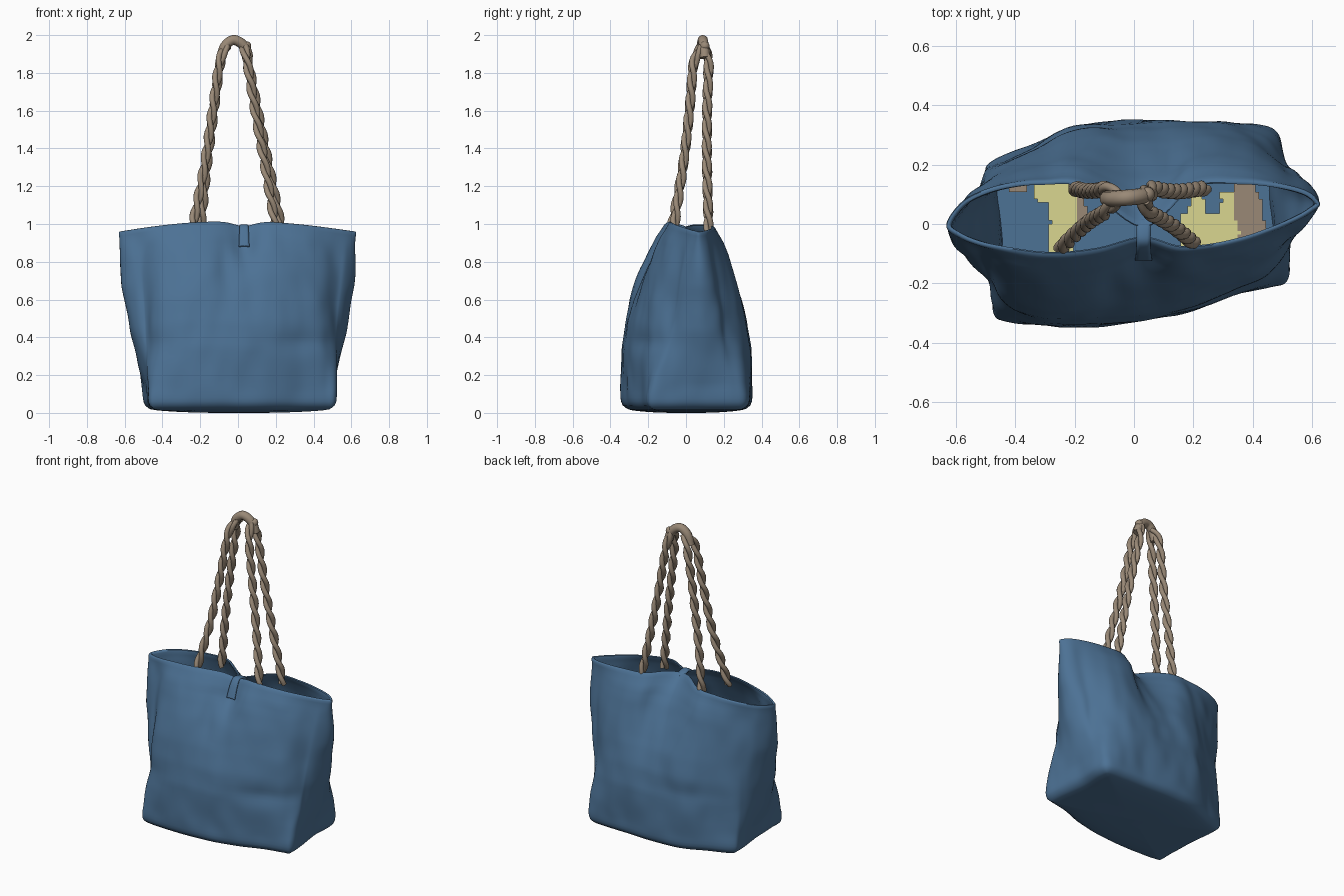
import bpy, bmesh, math
from mathutils import Vector, noise

if "Cube" in bpy.data.objects:
    bpy.data.objects.remove(bpy.data.objects["Cube"])


def material(name, rgb):
    m = bpy.data.materials.new(name)
    m.diffuse_color = (*rgb, 1)
    m.use_nodes = True
    m.node_tree.nodes["Principled BSDF"].inputs["Base Color"].default_value = m.diffuse_color
    return m


BLUE = material("blue_canvas", (0.073, 0.167, 0.30))
ROPE = material("tan_rope", (0.32, 0.25, 0.183))
YELLOW = material("pale_yellow", (0.70, 0.67, 0.28))


def spline(p, t, closed=False):
    """Catmull-Rom point at parameter t (one unit per control point)."""
    n, i = len(p), int(math.floor(t))
    f = t - i
    at = (lambda k: p[k % n]) if closed else (lambda k: p[max(0, min(n - 1, k))])
    a, b, c, d = (Vector(at(i + k)) for k in (-1, 0, 1, 2))
    return 0.5 * (2 * b + (c - a) * f + (2 * a - 5 * b + 4 * c - d) * f * f
                  + (3 * b - a - 3 * c + d) * f ** 3)


def lerp_table(tab, t):
    for (t0, v0), (t1, v1) in zip(tab, tab[1:]):
        if t <= t1:
            return v0 + (v1 - v0) * (t - t0) / (t1 - t0)
    return tab[-1][1]


def finish(name, bm, mats, angle=50, recalc=True):
    if recalc:
        bmesh.ops.recalc_face_normals(bm, faces=bm.faces[:])
    me = bpy.data.meshes.new(name)
    bm.to_mesh(me)
    bm.free()
    ob = bpy.data.objects.new(name, me)
    bpy.context.collection.objects.link(ob)
    for m in mats:
        me.materials.append(m)
    smooth(ob, angle)
    return ob


def smooth(ob, angle=50):
    bpy.ops.object.select_all(action='DESELECT')
    ob.select_set(True)
    bpy.context.view_layer.objects.active = ob
    bpy.ops.object.shade_smooth_by_angle(angle=math.radians(angle))


# Footprint and mouth outlines, point for point, counterclockwise from the left
BASE = [(-.48, -.05), (-.475, -.22), (-.475, -.31), (-.42, -.335), (-.25, -.345), (-.08, -.34),
        (.06, -.325), (.20, -.29), (.35, -.24), (.46, -.215), (.515, -.19), (.515, -.08),
        (.49, .09), (.495, .25), (.465, .325), (.35, .34), (.20, .345), (.02, .35),
        (-.18, .335), (-.33, .275), (-.475, .215), (-.50, .15)]
RIM = [(-.63, 0), (-.59, -.04), (-.52, -.07), (-.42, -.09), (-.28, -.105), (-.12, -.09),
       (.03, -.055), (.16, -.085), (.30, -.07), (.43, -.035), (.54, .01), (.60, .045),
       (.625, .07), (.58, .11), (.48, .135), (.34, .145), (.19, .13), (.03, 0),
       (-.16, .13), (-.30, .145), (-.45, .13), (-.57, .08)]
# How far seams, panels and box corners have moved from footprint to mouth at each height
SEAM = [(0, 0), (.15, .1), (.25, .28), (.35, .46), (.45, .63), (.7, .9), (1, 1)]
DEPTH = [(0, 0), (.35, .02), (.48, .1), (.6, .22), (.75, .43), (.85, .6), (.92, .75), (1, 1)]
CORNER = [(0, 0), (.1, .02), (.2, .14), (.3, .34), (.4, .47), (.55, .59), (.75, .77), (1, 1)]
# Cloth dents: centre, radii, depth
DENTS = [((.34, -.22, .37), (.2, .2, .05), .014), ((-.07, -.22, .78), (.05, .2, .2), .018),
         ((.03, -.12, .89), (.06, .14, .1), .035), ((-.2, .3, .38), (.2, .2, .06), .012),
         ((-.42, -.33, .36), (.1, .15, .06), .012), ((.12, .2, .75), (.05, .2, .16), .02)]
COUNT = 22 * 7


def rim_height(x, y):
    pinch = math.exp(-((x - .03) / .07) ** 2)
    return 1.005 - .045 * (x / .63) ** 2 - .022 * pinch - .09 * (y - .02) * (1 - (x / .65) ** 2)


def ring(t, inset):
    ws, wd, wc = (lerp_table(tab, t) for tab in (SEAM, DEPTH, CORNER))
    pts = []
    for i in range(COUNT):
        s = i / 7
        b, r = spline(BASE, s, True), spline(RIM, s, True)
        # side seams flare out low down, box corners fold inward above the base
        gap = min(s, 22 - s, abs(s - 12))
        fold = min(abs(s - c) for c in (1.9, 9.9, 13.5, 20.4))
        wx = wd + (ws - wd) * math.exp(-(gap / 1.1) ** 2)
        wy = wd + (wc - wd) * math.exp(-(fold / 1.1) ** 2)
        pts.append(Vector((b.x + (r.x - b.x) * wx, b.y + (r.y - b.y) * wy,
                           t * rim_height(r.x, r.y))))
    out = []
    fade = min(1, t / .12) * min(1, (1 - t) / .12 + .15)
    for i, p in enumerate(pts):
        d = pts[(i + 1) % COUNT] - pts[i - 1]
        nrm = Vector((d.y, -d.x, 0)).normalized()
        push = .009 * noise.noise(Vector((p.x * 5, p.y * 5, p.z * 3.5)))
        push += .006 * noise.noise(Vector((p.x * 12 + 7, p.y * 12, p.z * 6)))
        for c, rad, depth in DENTS:
            q = sum(((p[k] - c[k]) / rad[k]) ** 2 for k in range(3))
            push -= depth * math.exp(-q)
        out.append(p + nrm * (push * fade - inset))
    return out


# Bag body: sagging bottom, outer wall, rolled hem, inner wall
levels = [(.025, .028), (.04, .01), (.06, .002)]
levels += [(.08 + .88 * k / 40, 0) for k in range(41)]
levels += [(.975, -.001), (.99, -.002), (.998, .001), (1, .007), (.997, .013), (.985, .016), (.965, .014)]
levels += [(.94 - .88 * k / 20, .016 + .024 * k / 20) for k in range(21)]
edge = ring(.02, .04)
bottom = [[Vector((p.x * f, p.y * f, z)) for p in edge]
          for f, z in ((.25, 0), (.5, .002), (.75, .007), (.92, .013), (1, .019))]
bm = bmesh.new()
rows = [[bm.verts.new(p) for p in pts] for pts in bottom + [ring(*lv) for lv in levels]]
for a, b in zip(rows, rows[1:]):
    for i in range(COUNT):
        j = (i + 1) % COUNT
        bm.faces.new((a[i], a[j], b[j], b[i]))
bm.faces.new(rows[0])
bm.faces.new(rows[-1])
finish("bag_body", bm, [BLUE])

# Patchy coloured lining on the inside floor
bm = bmesh.new()
S = .012
for i in range(-35, 37):
    for j in range(-14, 17):
        x, y = i * S, j * S
        u = x + .03 * noise.noise(Vector((x * 12, y * 12, 3)))
        yellow = ((-.34 if y > .07 else -.29) < u < -.205
                  or (y < .035 and .15 < u < .325)
                  or (y < .1 and .275 < u < .335) or (y < .085 and .19 < u < .23))
        brown = (-.205 <= u < -.175 and y > -.01) or .325 <= u < .44 - .25 * max(y, 0) \
            or (u < -.37 and y > .1)
        if yellow or brown:
            vs = [bm.verts.new((x + dx * S, y + dy * S, .068))
                  for dx, dy in ((0, 0), (1, 0), (1, 1), (0, 1))]
            bm.faces.new(vs).material_index = 0 if yellow else 1
bmesh.ops.remove_doubles(bm, verts=bm.verts[:], dist=.001)
finish("floor_lining", bm, [YELLOW, ROPE], recalc=False)


def tube(name, strands, radius, mat):
    """Round tube through each list of points."""
    cu = bpy.data.curves.new(name, 'CURVE')
    cu.dimensions = '3D'
    cu.bevel_depth, cu.bevel_resolution, cu.use_fill_caps = radius, 3, True
    for pts in strands:
        sp = cu.splines.new('POLY')
        sp.points.add(len(pts) - 1)
        for q, p in zip(sp.points, pts):
            q.co = (p[0], p[1], p[2], 1)
    cu.materials.append(mat)
    ob = bpy.data.objects.new(name, cu)
    bpy.context.collection.objects.link(ob)
    bpy.ops.object.select_all(action='DESELECT')
    ob.select_set(True)
    bpy.context.view_layer.objects.active = ob
    bpy.ops.object.convert(target='MESH')
    smooth(bpy.context.object, 60)


def twisted(path, phase):
    """Two strands wound round a smooth path."""
    n, strands = 110, ([], [])
    for k in range(n + 1):
        t = (len(path) - 1) * k / n
        p = spline(path, t)
        d = (spline(path, t + .02) - spline(path, t - .02)).normalized()
        side = d.cross(Vector((0, 1, 0))).normalized()
        up = side.cross(d)
        for s in (0, 1):
            a = phase + s * math.pi + p.z * 2 * math.pi / .21
            strands[s].append(p + (side * math.cos(a) + up * math.sin(a)) * .0125)
    return strands


# Four rope legs of the two handles
LEGS = {
    "front_left": [(-.245, -.085, .95), (-.232, -.068, 1.03), (-.18, -.017, 1.3), (-.135, .018, 1.6), (-.096, .042, 1.86), (-.06, .08, 1.94)],
    "back_left": [(-.20, .118, .94), (-.192, .118, 1.03), (-.165, .112, 1.3), (-.125, .112, 1.62), (-.092, .118, 1.86), (-.06, .095, 1.94)],
    "front_right": [(.20, -.065, .95), (.19, -.055, 1.03), (.135, -.01, 1.35), (.09, .018, 1.6), (.05, .042, 1.85), (.03, .085, 1.94)],
    "back_right": [(.235, .118, .94), (.22, .118, 1.03), (.155, .11, 1.35), (.105, .112, 1.6), (.055, .12, 1.85), (.035, .095, 1.94)],
}
for k, (name, path) in enumerate(LEGS.items()):
    tube(name + "_rope", twisted(path, k * 1.1), .0148, ROPE)

# Smooth bend joining the ropes at the top, and its knotted end
bend = [(-.09, .085, 1.88), (-.07, .085, 1.94), (-.03, .088, 1.973), (.01, .092, 1.962), (.04, .097, 1.93), (.055, .1, 1.88)]
tube("rope_bend", [[spline(bend, 5 * k / 30) for k in range(31)]], .027, ROPE)
bm = bmesh.new()
bmesh.ops.create_uvsphere(bm, u_segments=16, v_segments=10, radius=.025)
bmesh.ops.translate(bm, verts=bm.verts[:], vec=(.045, .1, 1.942))
finish("rope_knot", bm, [ROPE])

# Closing tab folded over the pinched middle of the mouth
profile = [(-.118, .88), (-.1, .925), (-.08, .965), (-.055, .988), (-.015, .983), (.012, .965)]
bm = bmesh.new()
cols = []
for k in range(26):
    p = spline(profile, 5 * k / 25)
    w = .022 + .006 * abs(k - 14) / 14
    cols.append([bm.verts.new((.032 + s * w, p.x, p.y + .003 * (1 - s * s))) for s in (-1, -.5, 0, .5, 1)])
for a, b in zip(cols, cols[1:]):
    for i in range(4):
        bm.faces.new((a[i], a[i + 1], b[i + 1], b[i]))
tab = finish("closing_tab", bm, [BLUE])
solid = tab.modifiers.new("thickness", 'SOLIDIFY')
solid.thickness, solid.offset = .012, 0
